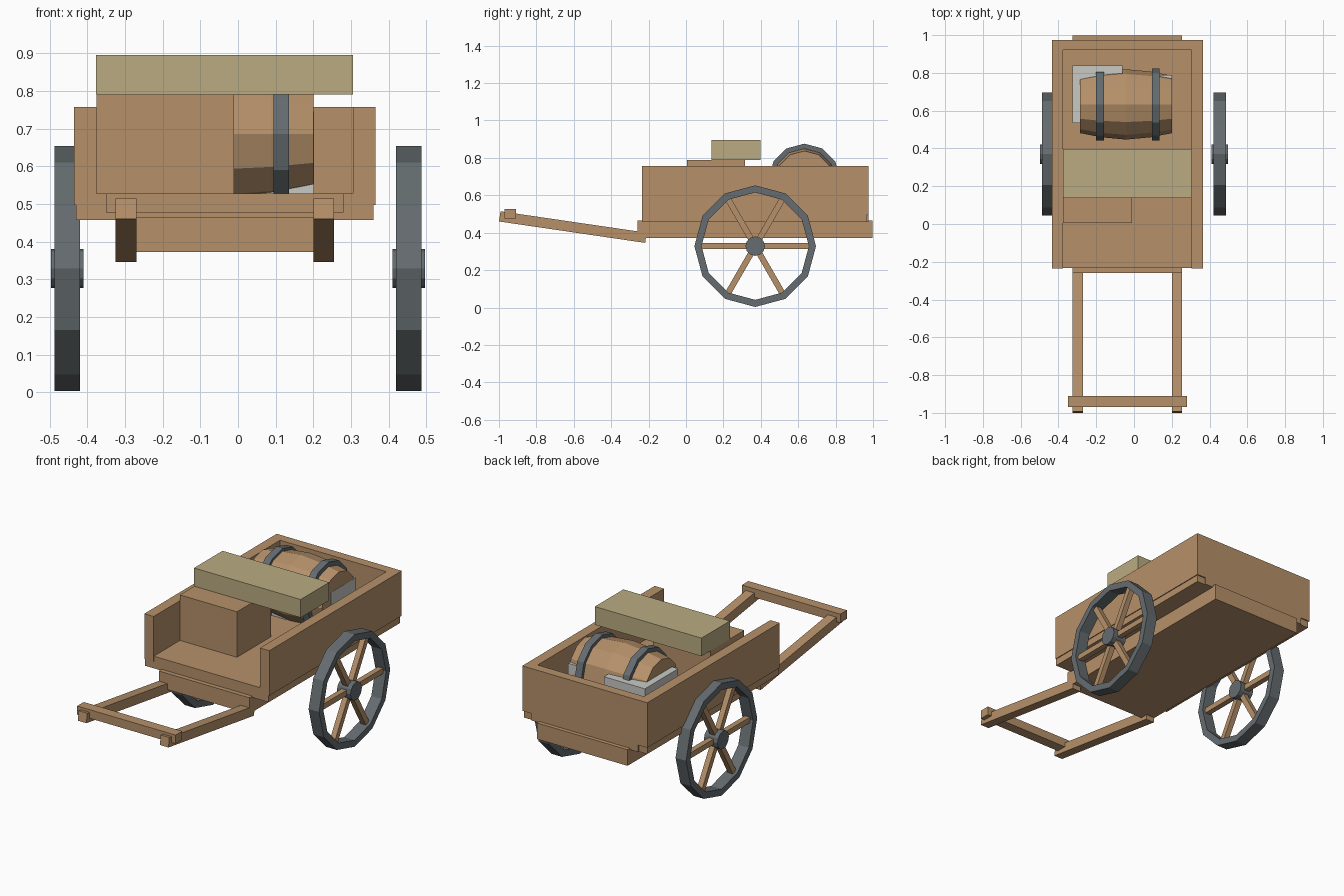
import bpy, bmesh, math
from mathutils import Matrix, Vector

if "Cube" in bpy.data.objects:
    bpy.data.objects.remove(bpy.data.objects["Cube"])


def material(name, color):
    m = bpy.data.materials.new(name)
    m.diffuse_color = (*color, 1)
    m.use_nodes = True
    m.node_tree.nodes["Principled BSDF"].inputs["Base Color"].default_value = m.diffuse_color
    return m


wood = material("brown wood", (0.47, 0.285, 0.145))
straw = material("pale straw", (0.49, 0.41, 0.225))
iron = material("grey iron", (0.13, 0.15, 0.16))
stone = material("light grey", (0.58, 0.59, 0.56))


def finish(name, bm, mat):
    bmesh.ops.recalc_face_normals(bm, faces=bm.faces)
    mesh = bpy.data.meshes.new(name)
    bm.to_mesh(mesh)
    bm.free()
    mesh.materials.append(mat)
    ob = bpy.data.objects.new(name, mesh)
    bpy.context.collection.objects.link(ob)
    return ob


def box(name, lo, hi, mat, rot=None):
    """Box between two corners, optionally turned about its centre."""
    lo, hi = Vector(lo), Vector(hi)
    m = Matrix.Translation((lo + hi) / 2)
    if rot:
        m = m @ rot
    bm = bmesh.new()
    bmesh.ops.create_cube(bm, size=1, matrix=m @ Matrix.Diagonal((*(hi - lo), 1)))
    return finish(name, bm, mat)


def lathe_x(name, profile, center, mat, closed=False, sides=12):
    """Turn (x, radius) points around an x axis; cap the ends unless closed."""
    bm = bmesh.new()
    c = Vector(center)
    rings = []
    for x, r in profile:
        rings.append([bm.verts.new(c + Vector((x, r * math.cos(a), r * math.sin(a))))
                      for a in (2 * math.pi * i / sides for i in range(sides))])
    n = len(rings)
    for k in range(n if closed else n - 1):
        p, q = rings[k], rings[(k + 1) % n]
        for i in range(sides):
            j = (i + 1) % sides
            bm.faces.new((p[i], p[j], q[j], q[i]))
    if not closed:
        bm.faces.new(rings[0])
        bm.faces.new(rings[-1])
    return finish(name, bm, mat)


def hoop(name, x0, x1, r0, r1, center, mat):
    return lathe_x(name, [(x0, r0), (x0, r1), (x1, r1), (x1, r0)], center, mat, closed=True)


# Cart bed: floor, side walls, tail wall, chassis
box("floor", (-0.43, -0.234, 0.457), (0.36, 0.968, 0.527), wood)
box("left_wall", (-0.435, -0.235, 0.497), (-0.375, 0.975, 0.757), wood)
box("right_wall", (0.305, -0.235, 0.497), (0.365, 0.975, 0.757), wood)
box("tail_wall", (-0.376, 0.92, 0.457), (0.306, 0.975, 0.757), wood)
box("chassis", (-0.325, -0.26, 0.372), (0.255, 0.998, 0.465), wood)

# Sloping pull handles and their crossbar
tilt = math.atan2(0.115, 0.785)
for side, x in (("left", -0.325), ("right", 0.2)):
    box(side + "_handle", (x, -1.0, 0.4025), (x + 0.055, -0.21, 0.4575), wood,
        Matrix.Rotation(-tilt, 4, 'X'))
box("handle_crossbar", (-0.35, -0.97, 0.477), (0.28, -0.91, 0.527), wood)

# Wheels: rim, hub, six spokes
for side, s in (("left", -1), ("right", 1)):
    c = (s * 0.4535, 0.37, 0.328)
    hoop(side + "_rim", -0.0335, 0.0335, 0.287, 0.325, c, iron)
    lathe_x(side + "_hub", [(-0.0435, 0.052), (0.0435, 0.052)], c, iron)
    for k in range(3):
        box(f"{side}_spokes_{k + 1}", (c[0] - 0.016, c[1] - 0.29, c[2] - 0.016),
            (c[0] + 0.016, c[1] + 0.29, c[2] + 0.016), wood,
            Matrix.Rotation(k * math.pi / 3, 4, 'X'))

# Cargo: crate, long bale, two pale blocks
box("crate", (-0.376, 0.005, 0.52), (-0.01, 0.315, 0.79), wood)
box("bale", (-0.377, 0.137, 0.79), (0.305, 0.397, 0.895), straw)
box("large_block", (-0.325, 0.535, 0.52), (-0.062, 0.84, 0.757), stone)
box("small_block", (0.0, 0.56, 0.52), (0.202, 0.79, 0.745), stone)

# Barrel lying across the bed with two iron hoops
bc = (-0.042, 0.633, 0.685)
lathe_x("barrel", [(-0.243, 0.152), (-0.13, 0.174), (0, 0.186), (0.13, 0.174), (0.243, 0.152)],
        bc, wood)
for i, x in enumerate((-0.18, 0.115)):
    hoop(f"barrel_hoop_{i + 1}", x - bc[0] - 0.021, x - bc[0] + 0.021, 0.16, 0.191, bc, iron)
